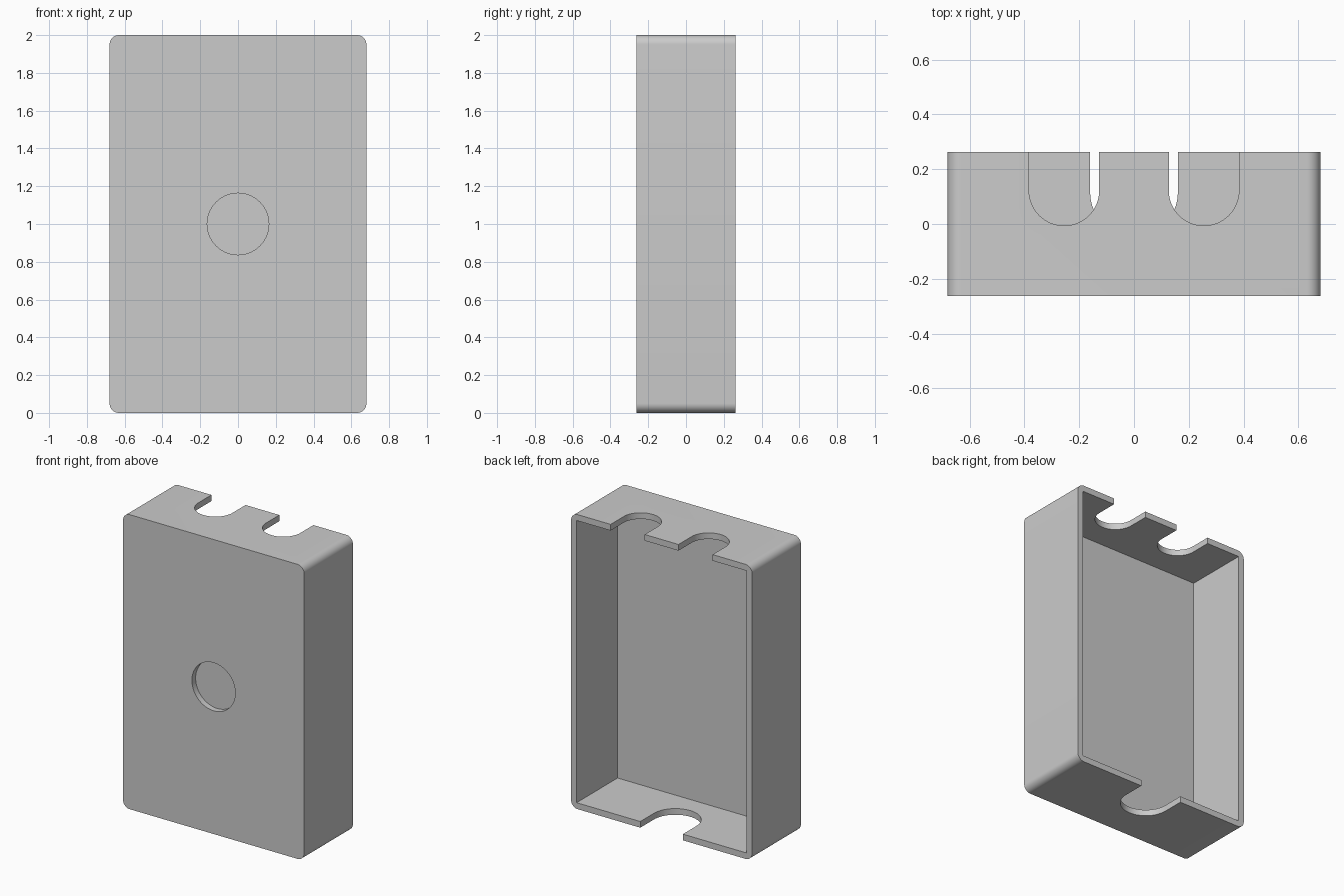
import bpy, bmesh, math
from mathutils import Matrix, Vector

cube = bpy.data.objects.get("Cube")
if cube:
    bpy.data.objects.remove(cube, do_unlink=True)

WIDTH, DEPTH, HEIGHT = 1.36, 0.524, 2.0
WALL, FRONT_WALL, CORNER = 0.042, 0.085, 0.05
BACK = DEPTH / 2

grey = bpy.data.materials.new("plain grey")
grey.use_nodes = True
colour = (0.6, 0.6, 0.6, 1)
grey.diffuse_color = colour
grey.node_tree.nodes["Principled BSDF"].inputs["Base Color"].default_value = colour


def prism(name, outline, start, end, axis):
    """Extrude a 2D outline: axis Z uses (x, y) points, axis Y uses (x, z)."""
    def place(p, t):
        return (p[0], p[1], t) if axis == "Z" else (p[0], t, p[1])
    bm = bmesh.new()
    face = bm.faces.new([bm.verts.new(place(p, start)) for p in outline])
    new = bmesh.ops.extrude_face_region(bm, geom=[face])["geom"]
    offset = Vector(place((0, 0), end - start))
    bmesh.ops.translate(bm, vec=offset,
                        verts=[v for v in new if isinstance(v, bmesh.types.BMVert)])
    bmesh.ops.recalc_face_normals(bm, faces=bm.faces)
    mesh = bpy.data.meshes.new(name)
    bm.to_mesh(mesh)
    bm.free()
    mesh.materials.append(grey)
    obj = bpy.data.objects.new(name, mesh)
    bpy.context.collection.objects.link(obj)
    return obj


def arc(cx, cy, r, a0, a1, steps):
    angles = [math.radians(a0 + (a1 - a0) * i / steps) for i in range(steps + 1)]
    return [(cx + r * math.cos(a), cy + r * math.sin(a)) for a in angles]


def slot(name, x, radius, centre_y, z):
    """U-shaped cutter open towards the back, passing through one end wall."""
    outline = [(x - radius, BACK + 0.1)] + arc(x, centre_y, radius, 180, 360, 32)
    outline.append((x + radius, BACK + 0.1))
    return prism(name, outline, z - 0.1, z + 0.1, "Z")


# Rounded outer block
half = WIDTH / 2 - CORNER
outline = []
for cx, cz, a in ((half, HEIGHT - CORNER, 0), (-half, HEIGHT - CORNER, 90),
                  (-half, CORNER, 180), (half, CORNER, 270)):
    outline += arc(cx, cz, CORNER, a, a + 90, 10)
shell = prism("box_shell", outline, -BACK, BACK, "Y")

# Cutters: cavity open at the back, front recess, end-wall notches
inner = WIDTH / 2 - WALL
cavity = [(-inner, WALL), (inner, WALL), (inner, HEIGHT - WALL), (-inner, HEIGHT - WALL)]
cutters = [
    prism("cavity_cutter", cavity, FRONT_WALL - BACK, BACK + 0.1, "Y"),
    prism("recess_cutter", arc(0, 1, 0.163, 0, 354.375, 63), -BACK - 0.1, -BACK + 0.04, "Y"),
    slot("left_top_notch_cutter", 0.255, 0.128, 0.122, HEIGHT),
    slot("right_top_notch_cutter", -0.255, 0.128, 0.122, HEIGHT),
    slot("bottom_notch_cutter", 0, 0.16, 0.115, 0),
]

for obj in bpy.context.selected_objects:
    obj.select_set(False)
bpy.context.view_layer.objects.active = shell
shell.select_set(True)
for cutter in cutters:
    mod = shell.modifiers.new(cutter.name, "BOOLEAN")
    mod.operation = "DIFFERENCE"
    mod.solver = "EXACT"
    mod.object = cutter
    bpy.ops.object.modifier_apply(modifier=mod.name)
    bpy.data.objects.remove(cutter, do_unlink=True)

# Smooth the rounded surfaces, keep the edges crisp
bpy.ops.object.shade_smooth_by_angle(angle=math.radians(30))
